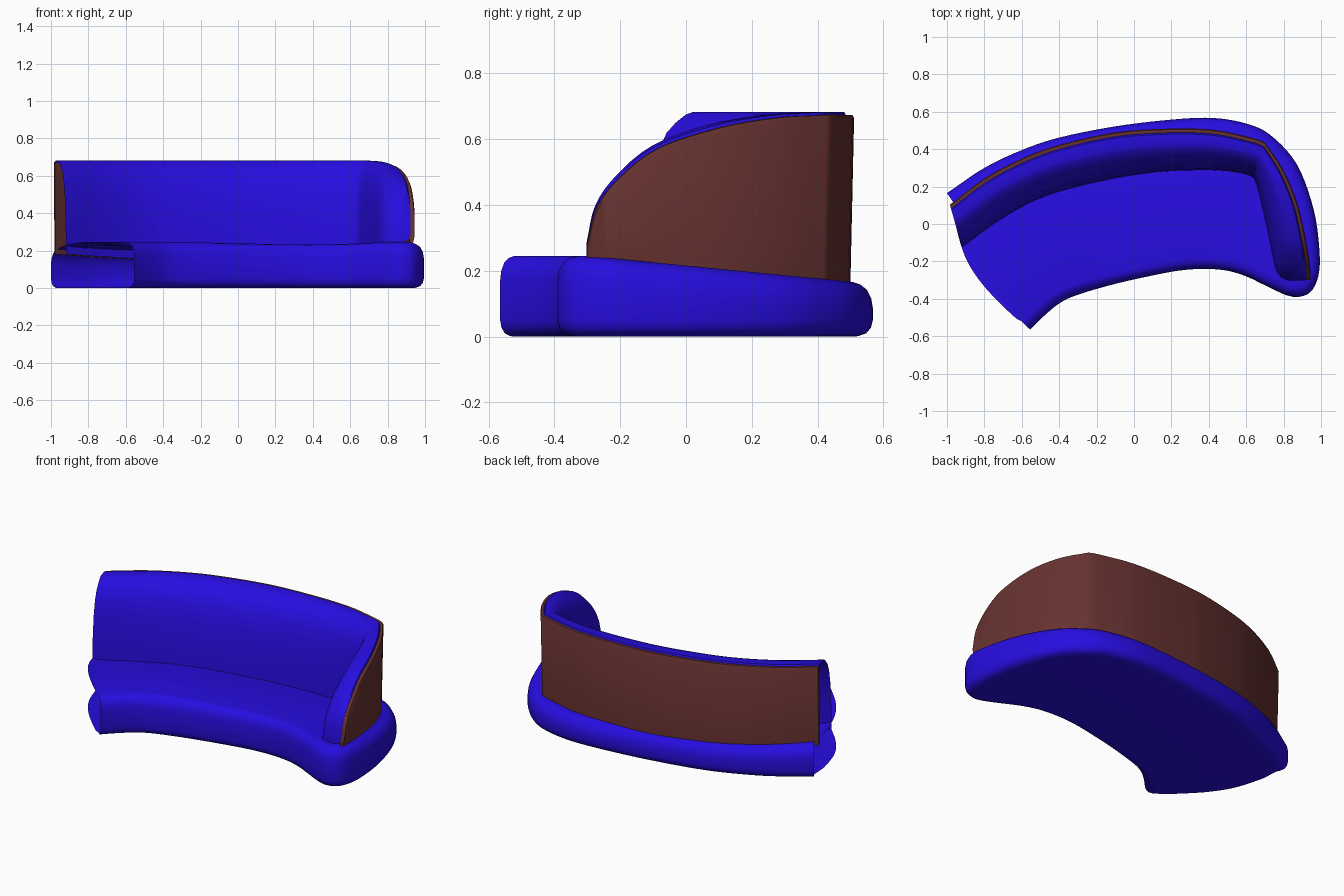
import bpy, bmesh, math
from mathutils import Vector

if "Cube" in bpy.data.objects:
    bpy.data.objects.remove(bpy.data.objects["Cube"])


def material(name, rgb):
    m = bpy.data.materials.new(name)
    m.diffuse_color = (*rgb, 1)
    m.use_nodes = True
    m.node_tree.nodes["Principled BSDF"].inputs["Base Color"].default_value = m.diffuse_color
    return m


BLUE = material("blue_fabric", (0.02, 0.004, 0.74))
BROWN = material("brown_leather", (0.135, 0.032, 0.030))


def smooth_path(pts, n=5):
    """Catmull-Rom samples through points of any dimension."""
    P = [Vector(p) for p in pts]
    P = [2 * P[0] - P[1]] + P + [2 * P[-1] - P[-2]]
    out = []
    for i in range(1, len(P) - 2):
        a, b, c, d = P[i - 1:i + 3]
        for k in range(n):
            t = k / n
            out.append(0.5 * (2 * b + (c - a) * t + (2 * a - 5 * b + 4 * c - d) * t * t
                              + (3 * b - a - 3 * c + d) * t ** 3))
    out.append(P[-2])
    return out


def seat_z(y):
    """Seat top slopes down towards the back."""
    return 0.245 - 0.098 * max(0.0, y + 0.3)


def finish(bm, name, mat):
    bmesh.ops.recalc_face_normals(bm, faces=bm.faces)
    me = bpy.data.meshes.new(name)
    bm.to_mesh(me)
    bm.free()
    me.materials.append(mat)
    ob = bpy.data.objects.new(name, me)
    bpy.context.collection.objects.link(ob)
    bpy.ops.object.select_all(action='DESELECT')
    ob.select_set(True)
    bpy.context.view_layer.objects.active = ob
    bpy.ops.object.shade_smooth_by_angle(angle=math.radians(42))
    return ob


def loft(bm, sections, closed):
    rows = [[bm.verts.new(p) for p in s] for s in sections]
    m = len(rows[0])
    for a, b in zip(rows, rows[1:]):
        for j in range(m if closed else m - 1):
            k = (j + 1) % m
            bm.faces.new((a[j], a[k], b[k], b[j]))
    return rows


# --- Seat: rounded wall around back, right tip and front; left end open ---
back = [(-1, .165), (-.8, .3), (-.6, .395), (-.4, .462), (-.1, .522), (.2, .558), (.42, .567),
        (.6, .537), (.73, .475), (.87, .32), (.96, .08), (.992, -.15), (.985, -.28), (.945, -.362)]
front = [(-.555, -.565), (-.49, -.5), (-.4, -.425), (-.3, -.378), (-.1, -.32), (.1, -.275),
         (.25, -.248), (.38, -.24), (.5, -.25), (.6, -.28), (.68, -.318), (.76, -.357),
         (.82, -.382), (.88, -.39)]
wall = smooth_path(back + front[::-1], 5)
n = len(wall)
# (inset, height above floor or below top)
low = [(.065, .005), (.045, .006), (.02, .015), (.006, .032), (0, .055)]
high = [(0, .075), (.005, .045), (.018, .02), (.038, .006), (.062, 0)]
sections = []
for i, p in enumerate(wall):
    t = (wall[min(i + 1, n - 1)] - wall[max(i - 1, 0)]).normalized()
    inward = Vector((t.y, -t.x))
    sec = []
    for ins, z in low:
        q = p + inward * ins
        sec.append((q.x, q.y, z - .005))
    for ins, z in high:
        q = p + inward * ins
        sec.append((q.x, q.y, seat_z(q.y) - z))
    sections.append(sec)
bm = bmesh.new()
rows = loft(bm, sections, False)
end_curve = smooth_path([(-.955, .0), (-.92, -.13), (-.875, -.23), (-.8, -.335),
                         (-.7, -.44), (-.63, -.505)], 3)
for k in (0, -1):
    ring = [r[k] for r in rows]
    for i in range(n // 2):
        quad = [ring[i], ring[i + 1], ring[n - 2 - i], ring[n - 1 - i]]
        quad = list(dict.fromkeys(quad))
        if len(quad) > 2:
            bm.faces.new(quad)
    rim = [bm.verts.new((p.x, p.y, 0 if k == 0 else seat_z(p.y))) for p in end_curve]
    bm.faces.new([ring[0]] + rim + [ring[-1]])
finish(bm, "seat", BLUE)

# --- Back rest stations: outer x, y, inner x, y, height ---
stations = smooth_path([
    (-.985, .105, -.92, -.125, .682), (-.8, .245, -.72, .02, .682), (-.6, .352, -.52, .13, .682),
    (-.4, .425, -.32, .195, .682), (-.1, .492, -.07, .25, .682), (.2, .512, .15, .28, .682),
    (.42, .506, .38, .288, .682), (.58, .475, .52, .28, .682), (.685, .445, .62, .258, .682),
    (.72, .41, .65, .22, .68), (.805, .28, .675, .13, .672), (.875, .11, .71, -.02, .642),
    (.92, -.08, .735, -.14, .58), (.94, -.2, .755, -.23, .49), (.946, -.27, .785, -.283, .40),
    (.945, -.3, .83, -.303, .29)], 4)

THICK = 0.024
# cushion profile: share of depth, share of height
profile = [(0, .6), (0, .97), (.04, 1), (.3, 1), (.4, .985), (.55, .935), (.68, .875), (.8, .77),
           (.9, .6), (.97, .35), (1, .12), (1, 0)]
shell, cushion = [], []
for ox, oy, ix, iy, h in stations:
    o, d = Vector((ox, oy)), Vector((ix - ox, iy - oy))
    length = d.length
    d.normalize()
    base = seat_z(oy) - .025
    top = h - .008

    def at(dist, z):
        q = o + d * dist
        return (q.x, q.y, z)
    shell.append([at(.014, base), at(.002, top - .01), at(.007, top),
                  at(THICK, top), at(THICK + .008, base)])
    depth = length - THICK
    cushion.append([at(THICK + u * depth, base + v * (h - base)) for u, v in profile])

# --- Outer back shell ---
bm = bmesh.new()
rows = loft(bm, shell, True)
bm.faces.new(rows[0])
bm.faces.new(rows[-1])
finish(bm, "back_shell", BROWN)

# --- Back cushion, open at the left end, closed at the arm tip ---
bm = bmesh.new()
rows = loft(bm, cushion, False)
bm.faces.new(rows[-1])
finish(bm, "back_cushion", BLUE)
